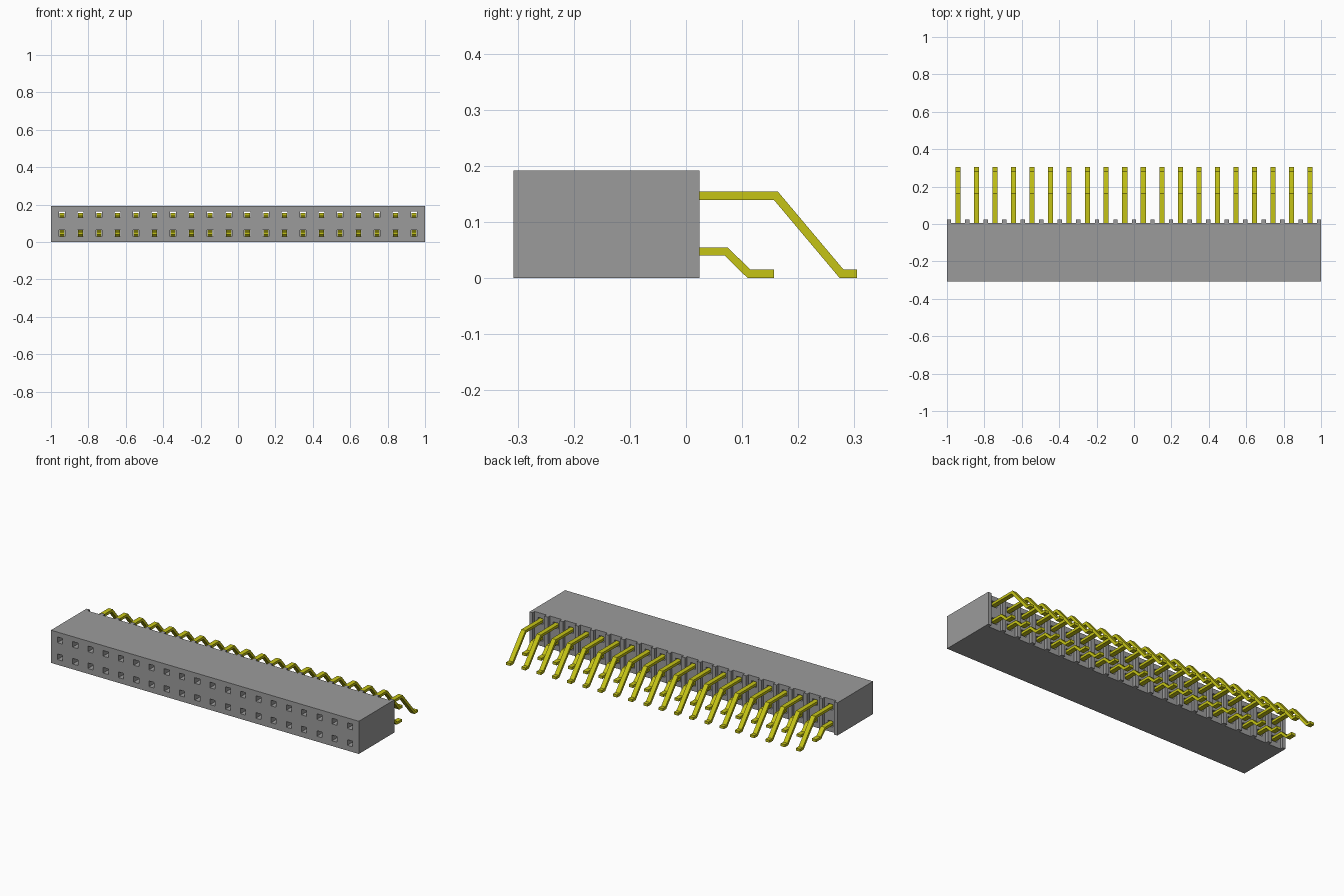
import bpy, bmesh

cube = bpy.data.objects.get("Cube")
if cube:
    bpy.data.objects.remove(cube, do_unlink=True)

COUNT, PITCH = 20, 0.0991
FRONT, RECESS, BACK, HEIGHT = -0.307, 0.005, 0.024, 0.192
ROWS = (0.0475, 0.1465)
PIN_X = [(i - (COUNT - 1) / 2) * PITCH for i in range(COUNT)]


def material(name, rgb):
    m = bpy.data.materials.new(name)
    m.use_nodes = True
    m.diffuse_color = (*rgb, 1)
    m.node_tree.nodes["Principled BSDF"].inputs["Base Color"].default_value = (*rgb, 1)
    return m


def extrude_profile(bm, points, offset):
    """Add a prism: a flat outline pushed along offset."""
    face = bm.faces.new([bm.verts.new(p) for p in points])
    new = bmesh.ops.extrude_face_region(bm, geom=[face], use_keep_orig=True)
    bmesh.ops.translate(bm, vec=offset,
                        verts=[v for v in new["geom"] if isinstance(v, bmesh.types.BMVert)])


def make_object(name, bm, mat):
    bmesh.ops.recalc_face_normals(bm, faces=bm.faces)
    mesh = bpy.data.meshes.new(name)
    bm.to_mesh(mesh)
    bm.free()
    mesh.materials.append(mat)
    obj = bpy.data.objects.new(name, mesh)
    bpy.context.collection.objects.link(obj)
    return obj


grey = material("grey plastic", (0.33, 0.33, 0.33))
yellow = material("yellow metal", (0.56, 0.55, 0.008))

# Housing: plan outline with a recess behind every pin column
outline = [(1, FRONT), (1, BACK)]
half = 0.038
for x in reversed(PIN_X):
    outline += [(x + half, BACK), (x + half, RECESS), (x - half, RECESS), (x - half, BACK)]
outline += [(-1, BACK), (-1, FRONT)]
bm = bmesh.new()
extrude_profile(bm, [(x, y, 0) for x, y in outline], (0, 0, HEIGHT))
housing = make_object("housing", bm, grey)

# Square sockets cut right through the housing
bm = bmesh.new()
s = 0.0165
for x in PIN_X:
    for z in ROWS:
        square = [(x - s, z - s), (x + s, z - s), (x + s, z + s), (x - s, z + s)]
        extrude_profile(bm, [(a, FRONT - 0.05, b) for a, b in square], (0, 0.5, 0))
cutter = make_object("socket_cutter", bm, grey)
cutter.hide_render = True
cut = housing.modifiers.new("sockets", "BOOLEAN")
cut.operation, cut.solver, cut.object = "DIFFERENCE", "EXACT", cutter
bpy.context.view_layer.objects.active = housing
bpy.ops.object.modifier_apply(modifier=cut.name)
bpy.data.objects.remove(cutter, do_unlink=True)

# Bent pins: side profile (y, z) given the width of the strip in x
START, WIDTH = -0.12, 0.027
PROFILES = {
    "lower_pins": [(START, 0.040), (0.069, 0.040), (0.110, 0), (0.157, 0),
                   (0.157, 0.015), (0.115, 0.015), (0.074, 0.055), (START, 0.055)],
    "upper_pins": [(START, 0.139), (0.157, 0.139), (0.274, 0), (0.305, 0),
                   (0.305, 0.015), (0.281, 0.015), (0.164, 0.154), (START, 0.154)],
}
for name, profile in PROFILES.items():
    bm = bmesh.new()
    for x in PIN_X:
        extrude_profile(bm, [(x - WIDTH / 2, y, z) for y, z in profile], (WIDTH, 0, 0))
    make_object(name, bm, yellow)
